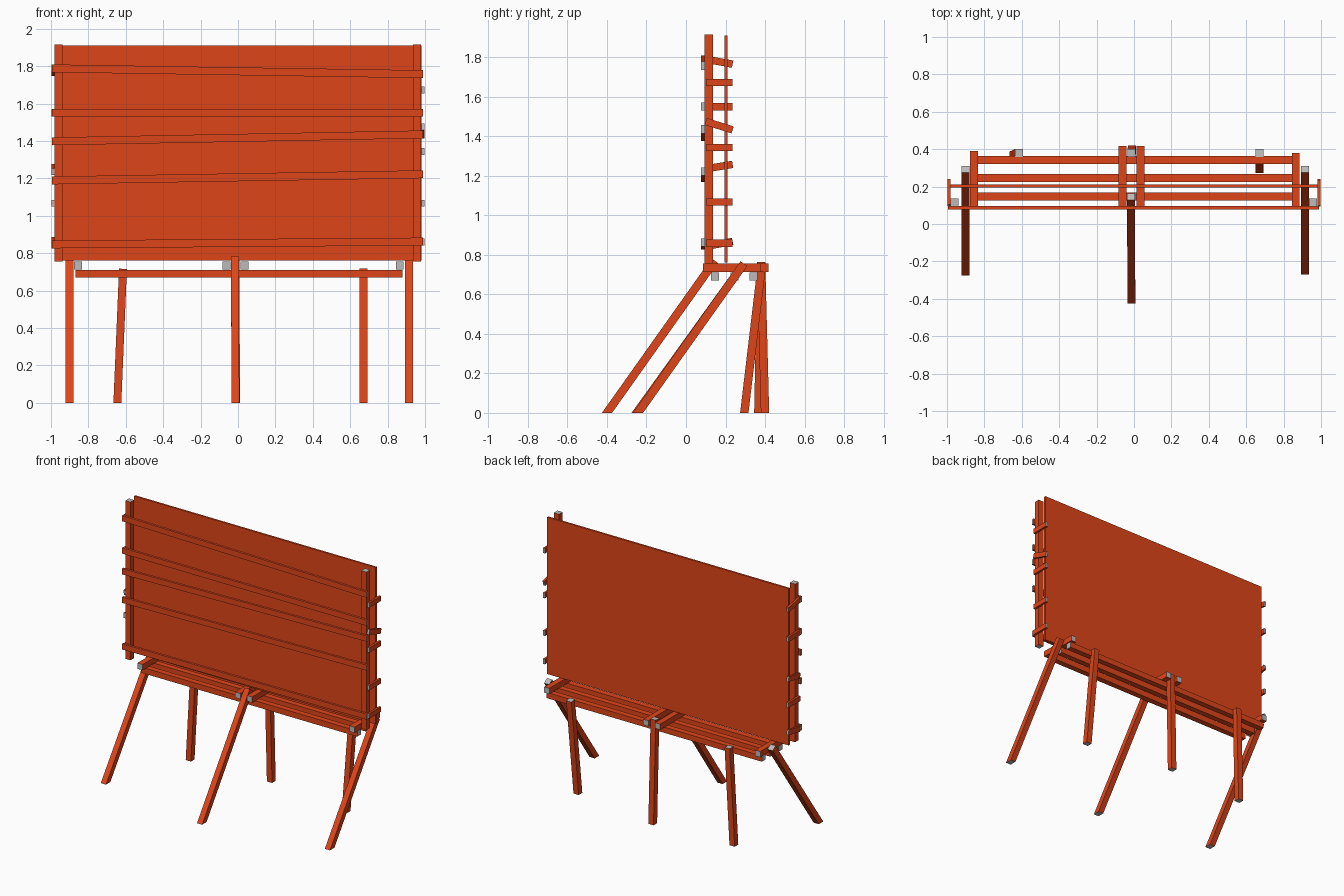
import bpy, bmesh
from mathutils import Vector

if "Cube" in bpy.data.objects:
    bpy.data.objects.remove(bpy.data.objects["Cube"])

def material(name, col):
    m = bpy.data.materials.new(name)
    m.diffuse_color = (*col, 1)
    m.use_nodes = True
    m.node_tree.nodes["Principled BSDF"].inputs["Base Color"].default_value = m.diffuse_color
    return m

WOOD = material("painted_wood", (0.74, 0.06, 0.01))
CUT = material("bare_cut_end", (0.5, 0.5, 0.5))
T = 0.042  # square beam thickness

def beam(name, p, q, side, w=T, h=T, foot=False, ends=True):
    """Bar from p to q; w is measured along 'side', h across it.
    foot=True trims the p end flat on the floor."""
    p, q, side = Vector(p), Vector(q), Vector(side)
    axis = (q - p).normalized()
    u = (side - axis * side.dot(axis)).normalized()
    v = axis.cross(u)
    bm = bmesh.new()
    rings = []
    for c in (p, q):
        ring = []
        for a, b in ((-1, -1), (1, -1), (1, 1), (-1, 1)):
            co = c + u * (a * w / 2) + v * (b * h / 2)
            if foot and c is p:
                co -= axis * (co.z / axis.z)
            ring.append(bm.verts.new(co))
        rings.append(ring)
    caps = [bm.faces.new(rings[0][::-1]), bm.faces.new(rings[1])]
    for i in range(4):
        j = (i + 1) % 4
        bm.faces.new((rings[0][i], rings[0][j], rings[1][j], rings[1][i]))
    if ends:
        for f in caps:
            f.material_index = 1
    bmesh.ops.recalc_face_normals(bm, faces=bm.faces[:])
    me = bpy.data.meshes.new(name)
    bm.to_mesh(me)
    bm.free()
    me.materials.append(WOOD)
    me.materials.append(CUT)
    ob = bpy.data.objects.new(name, me)
    bpy.context.collection.objects.link(ob)
    return ob

X, Y, Z = (1, 0, 0), (0, 1, 0), (0, 0, 1)

# Sign board
beam("back_panel", (-0.98, 0.203, 1.335), (0.98, 0.203, 1.335), Z, 1.15, 0.015, ends=False)

# Upright posts in front of the board
for x in (-0.96, 0.957):
    beam("front_post", (x, 0.115, 0.755), (x, 0.115, 1.915), X)

# Front slats, nailed on slightly crooked: (left z, right z)
for zl, zr in ((1.788, 1.757), (1.551, 1.551), (1.398, 1.435), (1.189, 1.222), (0.847, 0.862)):
    beam("front_slat", (-0.995, 0.086, zl), (0.99, 0.086, zr), Z, T, 0.018)

# Short side slats joining posts and board: (front z, back z)
left = ((1.79, 1.765), (1.55, 1.55), (1.235, 1.258), (1.067, 1.067), (0.842, 0.868))
right = ((1.672, 1.672), (1.475, 1.432), (1.343, 1.343), (1.067, 1.067), (0.859, 0.859))
for name, x, rows in (("left_side_slat", -0.99, left), ("right_side_slat", 0.988, right)):
    for zf, zb in rows:
        beam(name, (x, 0.1, zf), (x, 0.236, zb), Z, 0.037, 0.016)

# Long rails of the base
for y in (0.147, 0.245, 0.342):
    beam("base_rail", (-0.87, y, 0.69), (0.88, y, 0.69), Z)

# Cross bars on top of the rails
for x, y in ((-0.855, 0.39), (-0.062, 0.418), (0.034, 0.418), (0.865, 0.38)):
    beam("cross_bar", (x, 0.085, 0.734), (x, y, 0.734), X)

# Slanted front legs
for p, q in (((-0.9, -0.25, 0), (-0.9, 0.293, 0.755)),
             ((0.914, -0.243, 0), (0.914, 0.293, 0.755)),
             ((-0.014, -0.4, 0), (-0.016, 0.146, 0.77))):
    beam("front_leg", p, q, X, foot=True)

# Rear legs
for p, q in (((-0.645, 0.366, 0), (-0.615, 0.38, 0.716)),
             ((0.671, 0.295, 0), (0.671, 0.38, 0.716)),
             ((-0.01, 0.4, 0), (-0.014, 0.38, 0.764))):
    beam("rear_leg", p, q, X, foot=True)
